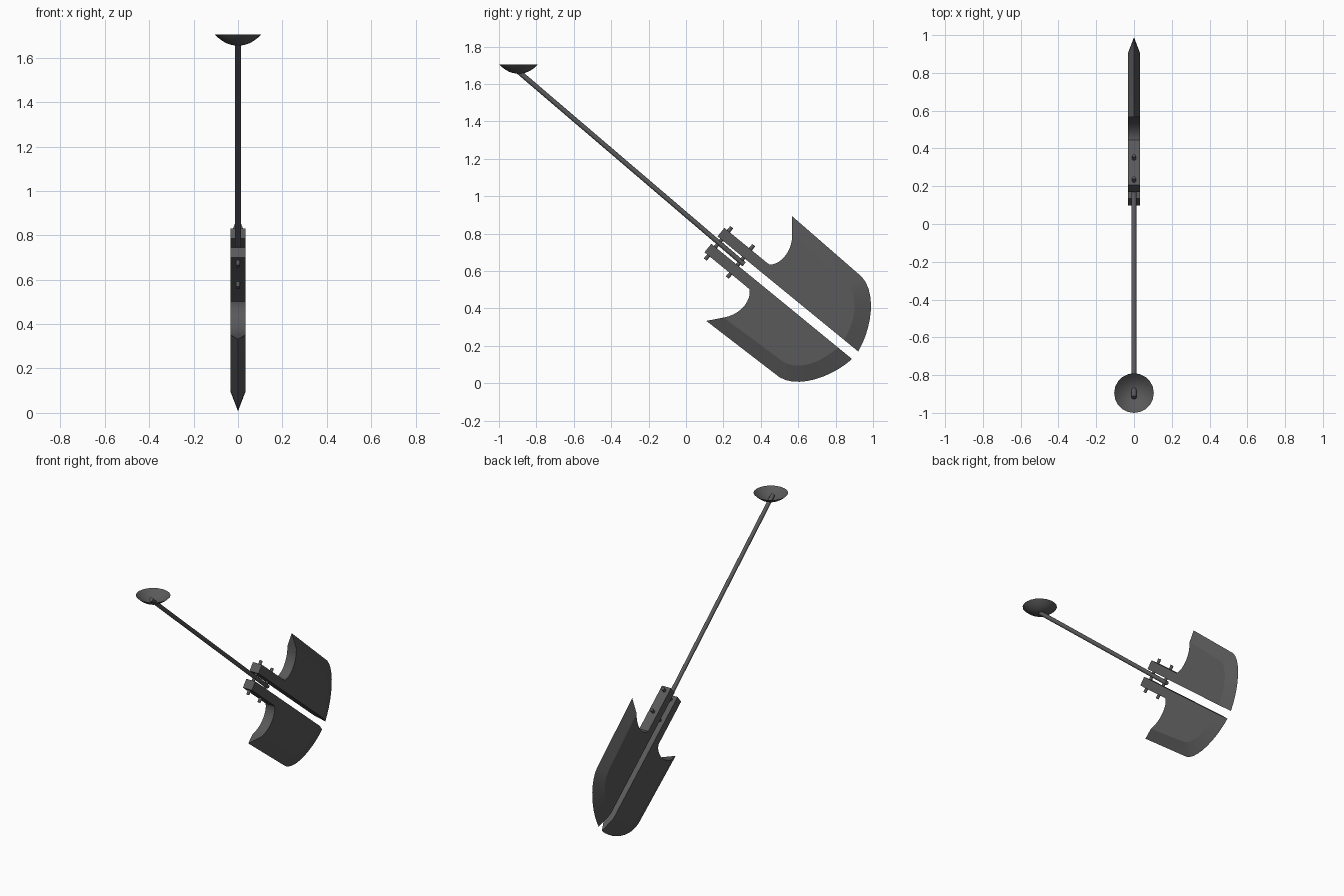
import bpy, bmesh, math
from mathutils import Vector

if "Cube" in bpy.data.objects:
    bpy.data.objects.remove(bpy.data.objects["Cube"])

ANG = math.radians(39.3)
U = Vector((0, math.cos(ANG), -math.sin(ANG)))   # along the tool, toward the blades
V = Vector((0, math.sin(ANG), math.cos(ANG)))    # across the tool, upward
ORG = Vector((0, 0.152, 0.765))                  # middle of the tang ends

metal = bpy.data.materials.new("dark grey metal")
metal.diffuse_color = (0.1, 0.1, 0.103, 1)
metal.use_nodes = True
metal.node_tree.nodes["Principled BSDF"].inputs["Base Color"].default_value = metal.diffuse_color


def place(x, s, t):
    return ORG + Vector((x, 0, 0)) + U * s + V * t


def finish(name, bm, angle=16):
    bmesh.ops.recalc_face_normals(bm, faces=bm.faces)
    me = bpy.data.meshes.new(name)
    bm.to_mesh(me)
    bm.free()
    me.materials.append(metal)
    ob = bpy.data.objects.new(name, me)
    bpy.context.collection.objects.link(ob)
    bpy.ops.object.select_all(action='DESELECT')
    ob.select_set(True)
    bpy.context.view_layer.objects.active = ob
    bpy.ops.object.shade_smooth_by_angle(angle=math.radians(angle))
    return ob


def bezier(p, n):
    a, b, c, d = [Vector(q) for q in p]
    return [a*(1-k)**3 + b*3*k*(1-k)**2 + c*3*k*k*(1-k) + d*k**3
            for k in [i / n for i in range(n + 1)]]


def rod(name, a, b, r, n):
    bm = bmesh.new()
    d = b - a
    rot = d.to_track_quat('Z', 'Y').to_matrix().to_4x4()
    rot.translation = (a + b) / 2
    bmesh.ops.create_cone(bm, cap_ends=True, segments=n, radius1=r, radius2=r,
                          depth=d.length, matrix=rot)
    return finish(name, bm, 50)


# Blade halves: thick core with an outer bevel meeting in a sharp edge
H = 0.033
tang = [Vector(p) for p in ((0, 0.026), (0, 0.084), (0.29, 0.084))]
hollow = bezier([(0.31, 0.085), (0.35, 0.11), (0.37, 0.21), (0.30, 0.29)], 10)
core = [hollow[-1]] + bezier([(0.70, 0.27), (0.79, 0.255), (0.855, 0.15), (0.875, 0.026)], 10)
edge = [Vector((0.24, 0.362))] + bezier([(0.735, 0.347), (0.85, 0.33), (0.95, 0.17), (0.972, 0.026)], 10)


def blade(name, side):
    bm = bmesh.new()
    chain = tang + hollow[:-1] + core
    rim = [bm.verts.new(place(0, p.x, p.y * side)) for p in edge]
    layers = []
    for x in (H, -H):
        vs = [bm.verts.new(place(x, p.x, p.y * side)) for p in chain]
        layers.append(vs)
        bm.faces.new(vs)
        outer = vs[-len(core):]
        for i in range(len(core) - 1):
            bm.faces.new((outer[i], outer[i+1], rim[i+1], rim[i]))
    a, b = layers
    first = len(chain) - len(core)
    for i in range(first):
        bm.faces.new((a[i], a[i+1], b[i+1], b[i]))
    bm.faces.new((a[first], rim[0], b[first]))              # horn tip
    bm.faces.new((a[-1], rim[-1], b[-1], b[0], a[0]))       # inner face
    finish(name, bm)


blade("upper_blade", 1)
blade("lower_blade", -1)

# Bolts clamping the two tangs to the rod
for i, s in enumerate((0.028, 0.18)):
    rod(f"bolt_{i + 1}", place(0, s, -0.112), place(0, s, 0.112), 0.01, 10)

# Long handle rod
rod("handle_rod", place(0, 0.205, 0), Vector((0, -0.918, 1.685)), 0.0135, 10)

# Shallow open dish at the end of the handle
bm = bmesh.new()
N, R, D = 20, 0.105, 0.05
ctr = Vector((0, -0.895, 1.705))
rings = []
for k in range(1, 7):
    r = R * k / 6
    z = -D * (1 - (k / 6) ** 2.2)
    rings.append([bm.verts.new(ctr + Vector((r * math.cos(2*math.pi*j/N), r * math.sin(2*math.pi*j/N), z)))
                  for j in range(N)])
base = bm.verts.new(ctr + Vector((0, 0, -D)))
for j in range(N):
    m = (j + 1) % N
    bm.faces.new((base, rings[0][m], rings[0][j]))
    for p, q in zip(rings, rings[1:]):
        bm.faces.new((p[j], p[m], q[m], q[j]))
finish("end_dish", bm, 35)
